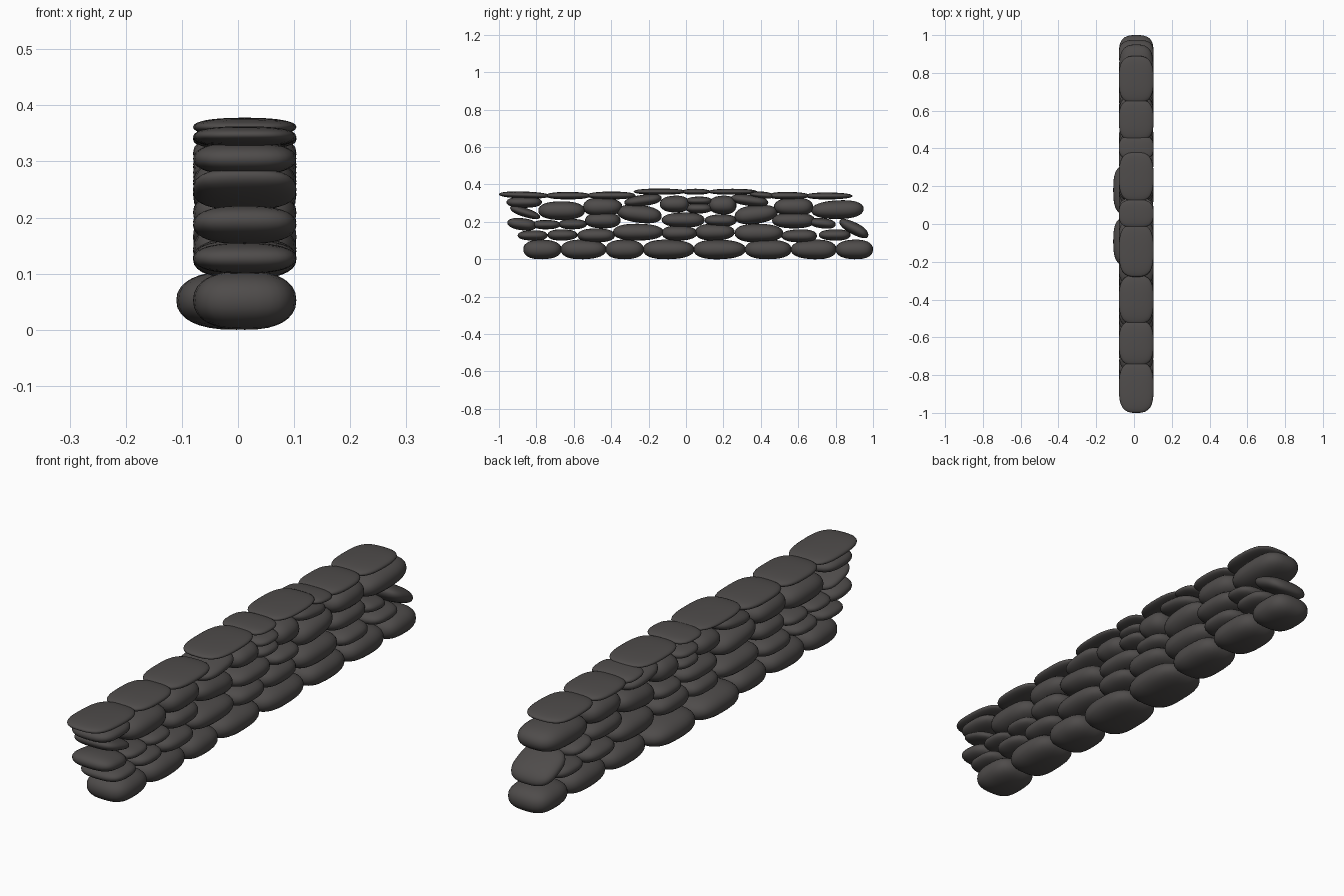
import bpy
import bmesh
import random
from mathutils import Vector

random.seed(4)

cube = bpy.data.objects.get("Cube")
if cube:
    bpy.data.objects.remove(cube, do_unlink=True)

# Dark grey stone material
COLOUR = (0.078, 0.072, 0.070, 1.0)
stone_grey = bpy.data.materials.new("dark_grey_stone")
stone_grey.use_nodes = True
stone_grey.diffuse_color = COLOUR
shader = stone_grey.node_tree.nodes["Principled BSDF"]
shader.inputs["Base Color"].default_value = COLOUR
shader.inputs["Roughness"].default_value = 0.9

WALL_RIGHT, WALL_LEFT = -0.08, 0.104


def pebble_point(direction, plan_power=3.0, height_power=2.3):
    """Project a direction onto a squarish pillow with a rounded rim."""
    x, y, z = (abs(c) for c in direction)
    plan = (x ** plan_power + y ** plan_power) ** (1 / plan_power)
    radius = (plan ** height_power + z ** height_power) ** (1 / height_power)
    return direction / radius


def add_stone(name, start, end, low, high, slope=0.0, bulge=0.0):
    """One stone spanning start..end along the wall, leaning by slope."""
    bm = bmesh.new()
    bmesh.ops.create_cube(bm, size=2)
    bmesh.ops.subdivide_edges(bm, edges=bm.edges[:], cuts=7, use_grid_fill=True)
    right = WALL_RIGHT - bulge
    half = Vector((WALL_LEFT - right, end - start, high - low)) / 2
    skew = random.uniform(-0.08, 0.08)
    for vert in bm.verts:
        p = pebble_point(vert.co)
        # Slightly uneven plan, so neighbouring stones differ
        p.y *= 1 + skew * p.x * (1 - abs(p.y))
        p.z *= 1 + skew * p.y
        vert.co = Vector((p.x * half.x, p.y * half.y,
                          p.z * half.z + slope * p.y * half.y))
    mesh = bpy.data.meshes.new(name)
    bm.to_mesh(mesh)
    bm.free()
    mesh.materials.append(stone_grey)
    mesh.shade_smooth()
    stone = bpy.data.objects.new(name, mesh)
    stone.location = ((WALL_LEFT + right) / 2, (start + end) / 2, (low + high) / 2)
    bpy.context.collection.objects.link(stone)
    return stone


def add_course(name, stones):
    for number, stone in enumerate(stones, start=1):
        add_stone(f"{name}_stone_{number}", *stone)


# Footing: large stones laid end to end, two of them bulging to the right
footing_joints = [-.87, -.67, -.43, -.23, .04, .315, .56, .80, .995]
for number, (start, end) in enumerate(zip(footing_joints, footing_joints[1:]), 1):
    bulging = number in (4, 5)
    add_stone(f"footing_stone_{number}", start, end + .005, 0, .105,
              bulge=0.03 if bulging else 0.0)

# Lower course, with a leaning stone at the back end
add_course("lower_course", [
    (-.90, -.74, .10, .155),
    (-.74, -.58, .10, .16),
    (-.58, -.38, .09, .165),
    (-.39, -.12, .10, .19),
    (-.13, .06, .10, .18),
    (.05, .26, .10, .19),
    (.26, .52, .09, .19),
    (.51, .70, .09, .16),
    (.71, .88, .10, .16),
    (.82, .975, .13, .20, -.45),
])

# Middle course
add_course("middle_course", [
    (-.955, -.80, .155, .22, -.1),
    (-.82, -.67, .16, .21),
    (-.68, -.53, .16, .215),
    (-.54, -.35, .165, .25),
    (-.37, -.13, .195, .29, -.1),
    (-.13, .10, .17, .25),
    (.10, .27, .175, .24),
    (.26, .49, .19, .29, .1),
    (.46, .69, .165, .25),
    (.66, .80, .165, .22, -.1),
])

# Upper course, with small stones wedged between the larger ones
add_course("upper_course", [
    (-.96, -.77, .275, .335),
    (-.94, -.78, .225, .275, -.3),
    (-.79, -.54, .21, .31),
    (-.55, -.34, .23, .33),
    (-.33, -.13, .285, .345, .12),
    (-.14, .02, .25, .34),
    (.0, .14, .29, .335),
    (.0, .14, .245, .30),
    (.12, .27, .24, .34),
    (.24, .44, .285, .345, -.12),
    (.47, .68, .23, .33),
    (.67, .95, .215, .315, .03),
])

# Flat capping slabs
add_course("capping", [
    (-1.0, -.73, .325, .362, -.03),
    (-.75, -.51, .32, .36),
    (-.53, -.27, .32, .362),
    (-.28, .0, .345, .378),
    (-.02, .13, .345, .377),
    (.12, .38, .345, .377),
    (.34, .47, .325, .362, -.08),
    (.44, .66, .32, .36),
    (.64, .89, .32, .357),
])
